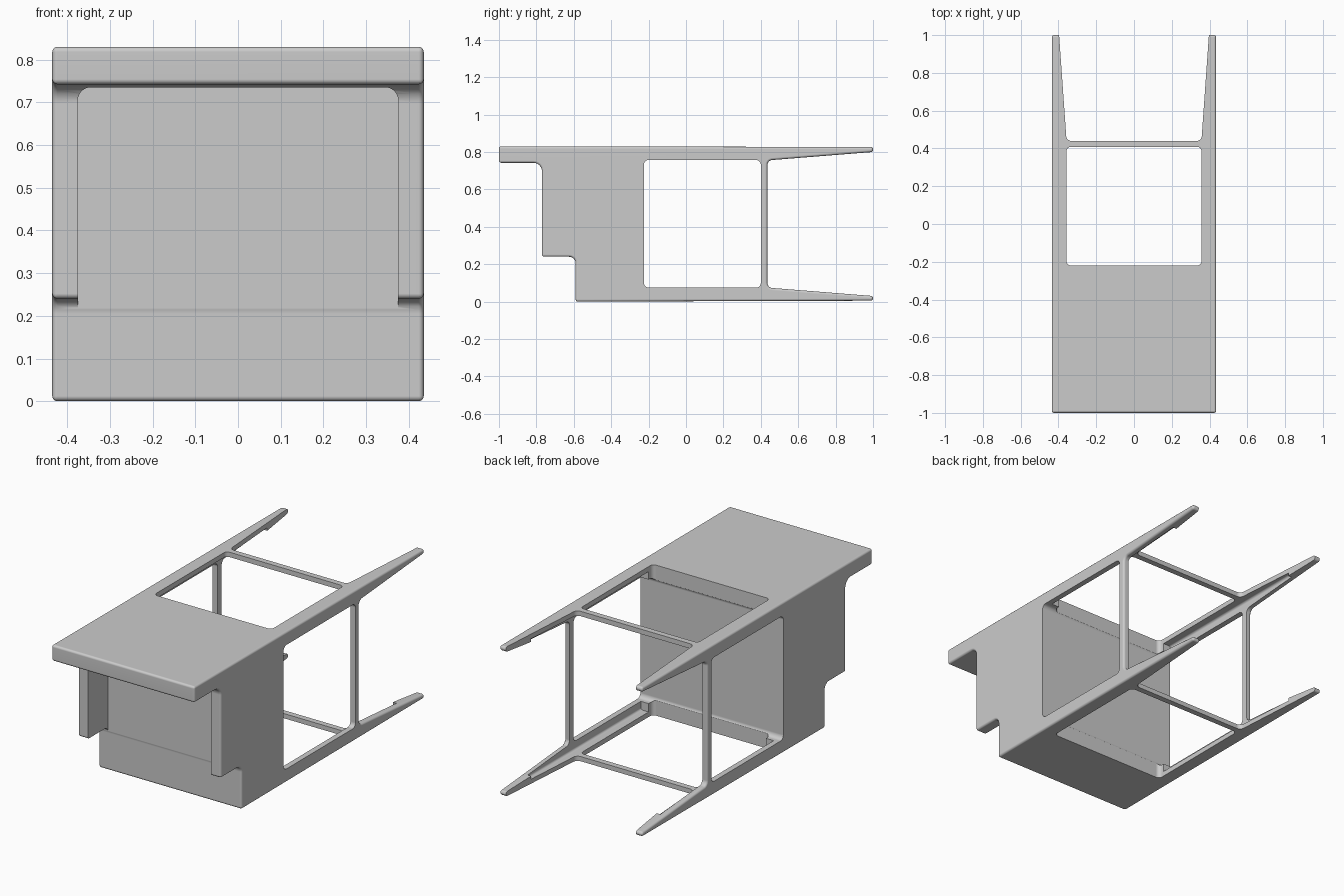
import bpy, bmesh, math
from mathutils import Vector

cube = bpy.data.objects.get("Cube")
if cube:
    bpy.data.objects.remove(cube, do_unlink=True)

AXIS_MAP = {
    "x": lambda a, b, t: (t, a, b),
    "y": lambda a, b, t: (a, t, b),
    "z": lambda a, b, t: (a, b, t),
}


def rounded(points, steps=6):
    """Round each corner whose third value gives a radius."""
    out = []
    for i, p in enumerate(points):
        here = Vector(p[:2])
        if len(p) < 3:
            out.append(here)
            continue
        before = Vector(points[i - 1][:2])
        after = Vector(points[(i + 1) % len(points)][:2])
        to_a = (before - here).normalized() * p[2]
        to_b = (after - here).normalized() * p[2]
        for k in range(steps + 1):
            ang = k / steps * math.pi / 2
            out.append(here + to_a * (1 - math.sin(ang)) + to_b * (1 - math.cos(ang)))
    return out


def rect(a0, a1, b0, b1, r=None):
    corners = [(a0, b0), (a1, b0), (a1, b1), (a0, b1)]
    return [c + (r,) for c in corners] if r else corners


def prism(name, points, axis, lo, hi):
    """Extrude a rounded outline along an axis."""
    bm = bmesh.new()
    place = AXIS_MAP[axis]
    face = bm.faces.new([bm.verts.new(place(p.x, p.y, lo)) for p in rounded(points)])
    new = bmesh.ops.extrude_face_region(bm, geom=[face])["geom"]
    shift = Vector(place(0, 0, hi - lo))
    bmesh.ops.translate(bm, vec=shift, verts=[v for v in new if isinstance(v, bmesh.types.BMVert)])
    bmesh.ops.recalc_face_normals(bm, faces=bm.faces)
    mesh = bpy.data.meshes.new(name)
    bm.to_mesh(mesh)
    bm.free()
    obj = bpy.data.objects.new(name, mesh)
    bpy.context.collection.objects.link(obj)
    return obj


def apply(obj, mod):
    bpy.ops.object.select_all(action="DESELECT")
    bpy.context.view_layer.objects.active = obj
    obj.select_set(True)
    bpy.ops.object.modifier_apply(modifier=mod.name)


def cut(obj, cutter):
    cutter.hide_render = True
    mod = obj.modifiers.new("Cut", "BOOLEAN")
    mod.operation = "DIFFERENCE"
    mod.solver = "EXACT"
    mod.object = cutter
    apply(obj, mod)
    bpy.data.objects.remove(cutter, do_unlink=True)


W = 0.435    # half width
H = 0.83     # height
TIP = 0.03   # leg tip thickness

# Side silhouette: overhanging slab, side wings, body and tapered legs
silhouette = [
    (-1, H), (-1, 0.742), (-0.77, 0.742, 0.045), (-0.77, 0.24),
    (-0.59, 0.24, 0.035), (-0.59, 0), (1, 0.005), (1, TIP),
    (0.435, 0.075, 0.025), (0.435, 0.755, 0.025), (1, H - TIP), (1, H - 0.003),
]
frame = prism("stool_frame", silhouette, "x", -W, W)
bevel = frame.modifiers.new("Bevel", "BEVEL")
bevel.width = 0.012
bevel.segments = 3
bevel.limit_method = "ANGLE"
bevel.angle_limit = math.radians(35)
apply(frame, bevel)

# Front recess between the wings
cut(frame, prism("recess_cutter",
                 [(-0.375, -0.2), (0.375, -0.2), (0.375, 0.735, 0.03), (-0.375, 0.735, 0.03)],
                 "y", -1.2, -0.593))
# Side windows
cut(frame, prism("side_cutter", rect(-0.225, 0.4, 0.075, 0.757, 0.025), "x", -1, 1))
# Top and bottom windows
cut(frame, prism("top_cutter", rect(-0.357, 0.357, -0.22, 0.408, 0.022), "z", -0.5, 1.5))
# Tapered gap between the legs
cut(frame, prism("leg_gap_cutter",
                 [(-0.357, 0.44, 0.025), (0.357, 0.44, 0.025), (0.4, 1.05), (-0.4, 1.05)],
                 "z", -0.5, 1.5))
# Hollow inside the legs, leaving angle sections and thin stretchers
cut(frame, prism("hollow_cutter", rect(-0.404, 0.404, 0.029, 0.801, 0.012), "y", -0.185, 0.8))

# Shading
bpy.ops.object.select_all(action="DESELECT")
bpy.context.view_layer.objects.active = frame
frame.select_set(True)
bpy.ops.object.shade_smooth_by_angle(angle=math.radians(35))
normals = frame.modifiers.new("Weighted Normals", "WEIGHTED_NORMAL")
normals.keep_sharp = True
